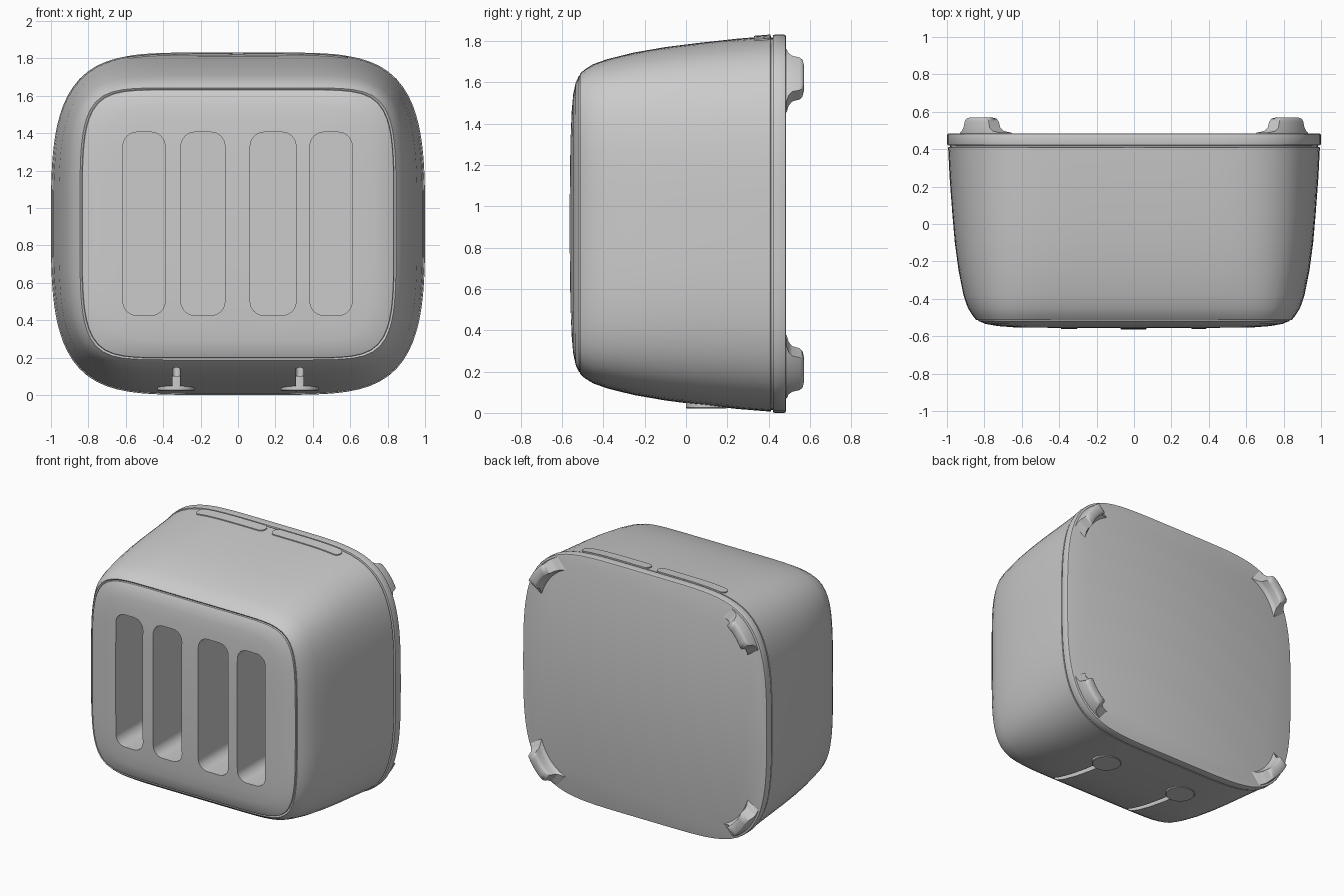
import bpy, bmesh, math
from mathutils import Vector

cube = bpy.data.objects.get("Cube")
if cube:
    bpy.data.objects.remove(cube, do_unlink=True)

MID = 0.915  # height of the body's axis

grey = bpy.data.materials.new("light_grey")
grey.use_nodes = True
grey.diffuse_color = (0.6, 0.6, 0.6, 1)
grey.node_tree.nodes["Principled BSDF"].inputs["Base Color"].default_value = (0.6, 0.6, 0.6, 1)


def outline_radius(angle, a, b):
    """Polar radius of the soft square x^a + z^b = 1."""
    c, s = abs(math.cos(angle)), abs(math.sin(angle))
    low, high = 0.5, 2.0
    for _ in range(30):
        r = (low + high) / 2
        if (r * c) ** a + (r * s) ** b > 1:
            high = r
        else:
            low = r
    return low


def outline_point(angle, y, hx, hz, a, b):
    r = outline_radius(angle, a, b)
    return Vector((hx * r * math.cos(angle), y, MID + hz * r * math.sin(angle)))


def outline(y, hx, hz, a, b, count=128):
    return [outline_point(math.tau * i / count, y, hx, hz, a, b) for i in range(count)]


def loft(name, sections):
    """Skin matching closed sections and cap both ends."""
    bm = bmesh.new()
    rings = [[bm.verts.new(p) for p in sec] for sec in sections]
    for lower, upper in zip(rings, rings[1:]):
        for i in range(len(lower)):
            j = (i + 1) % len(lower)
            bm.faces.new((lower[i], lower[j], upper[j], upper[i]))
    bm.faces.new(rings[0])
    bm.faces.new(rings[-1])
    bmesh.ops.recalc_face_normals(bm, faces=bm.faces)
    mesh = bpy.data.meshes.new(name)
    bm.to_mesh(mesh)
    bm.free()
    mesh.materials.append(grey)
    obj = bpy.data.objects.new(name, mesh)
    bpy.context.collection.objects.link(obj)
    return obj


def activate(obj):
    bpy.ops.object.select_all(action='DESELECT')
    obj.select_set(True)
    bpy.context.view_layer.objects.active = obj


def smooth(obj, degrees=32):
    activate(obj)
    bpy.ops.object.shade_smooth_by_angle(angle=math.radians(degrees))


def boolean(obj, cutter, operation):
    activate(obj)
    mod = obj.modifiers.new("cut", 'BOOLEAN')
    mod.operation, mod.solver, mod.object = operation, 'EXACT', cutter
    bpy.ops.object.modifier_apply(modifier=mod.name)
    bpy.data.objects.remove(cutter, do_unlink=True)


def rounded_rect(u0, u1, v0, v1, radius, steps=8):
    points = []
    corners = ((u1, v1, -1, -1), (u0, v1, 1, -1), (u0, v0, 1, 1), (u1, v0, -1, 1))
    for k, (u, v, su, sv) in enumerate(corners):
        for i in range(steps + 1):
            t = math.pi / 2 * (k + i / steps)
            points.append((u + su * radius + radius * math.cos(t),
                           v + sv * radius + radius * math.sin(t)))
    return points


# Body rings: y, half width, half height, side exponent, top exponent
shell = [
    (-0.512, 0.845, 0.727, 9, 4.5),
    (-0.49, 0.862, 0.747, 8.2, 4.3),
    (-0.45, 0.888, 0.772, 7.4, 4.1),
    (-0.38, 0.912, 0.797, 6.6, 3.9),
    (-0.25, 0.938, 0.829, 6, 3.7),
    (-0.1, 0.958, 0.855, 5.7, 3.5),
    (0.05, 0.971, 0.874, 5.5, 3.4),
    (0.25, 0.986, 0.896, 5.2, 3.3),
    (0.41, 0.994, 0.909, 5.2, 3.3),
]
# Gently domed front panel inside a fine seam
panel = [(-0.563, 0.1), (-0.562, 0.3), (-0.559, 0.55), (-0.553, 0.75),
         (-0.546, 0.86), (-0.534, 0.94), (-0.518, 0.985), (-0.506, 0.988)]
rings = [outline(y, 0.845 * s, 0.727 * s, 9, 4.5) for y, s in panel]
rings += [outline(*r) for r in shell]
# Seam and back lip
lip = [(0.412, 0.985), (0.42, 0.985), (0.422, 0.998), (0.43, 1), (0.475, 1),
       (0.481, 0.998), (0.484, 0.99)]
rings += [outline(y, s, MID * s, 5.2, 3.3) for y, s in lip]
body = loft("body", rings)

# Four deep bread slots
for x0, x1 in ((-0.615, -0.39), (-0.305, -0.07), (0.065, 0.31), (0.385, 0.61)):
    rect = rounded_rect(x0, x1, 0.425, 1.405, 0.075)
    boolean(body, loft("slot_cutter", [[Vector((u, y, v)) for u, v in rect]
                                       for y in (-0.8, 0.36)]), 'DIFFERENCE')

# Lever tracks sunk into the underside
for x in (-0.33, 0.33):
    rect = rounded_rect(x - 0.02, x + 0.02, -0.455, 0.03, 0.018, 4)
    boolean(body, loft("track_cutter", [[Vector((u, v, z)) for u, v in rect]
                                        for z in (-0.1, 0.16)]), 'DIFFERENCE')
smooth(body)

# Shallow raised strips along the top, following the body's curve
for name, x0, x1 in (("right_top_strip", -0.59, -0.03), ("left_top_strip", 0.03, 0.585)):
    strip = loft(name, [outline(y, hx + 0.007, hz + 0.007, a, b) for y, hx, hz, a, b in shell])
    rect = rounded_rect(x0, x1, 0.33, 0.409, 0.035)
    boolean(strip, loft("strip_cutter", [[Vector((u, v, z)) for u, v in rect]
                                         for z in (1.7, 1.9)]), 'INTERSECT')
    smooth(strip)

# Lever discs on the underside
for name, x in (("right_lever", -0.33), ("left_lever", 0.33)):
    disc = []
    for z, r in ((0.1, 0.1), (0.026, 0.1), (0.022, 0.096)):
        disc.append([Vector((x + r * math.cos(math.tau * i / 48),
                             0.1 + r * math.sin(math.tau * i / 48), z)) for i in range(48)])
    smooth(loft(name, disc))

# Curved corner feet on the back: y, start angle, end angle, inner and outer scale
foot_levels = [
    (0.47, 34, 53, 0.89, 0.985), (0.488, 35, 52, 0.895, 0.985),
    (0.497, 36.5, 50, 0.905, 0.985), (0.515, 37.5, 49, 0.91, 0.983),
    (0.55, 38, 48.5, 0.912, 0.98), (0.564, 38.7, 47.8, 0.916, 0.976),
    (0.57, 40, 46.5, 0.924, 0.968),
]


def foot_section(y, start, end, inner, outer, sx, sz, steps=12):
    angles = [math.radians(start + (end - start) * i / steps) for i in range(steps + 1)]
    points = [outline_point(t, y, outer, MID * outer, 5.2, 3.3) for t in angles]
    points += [outline_point(t, y, inner, MID * inner, 5.2, 3.3) for t in reversed(angles)]
    return [Vector((sx * p.x, p.y, MID + sz * (p.z - MID))) for p in points]


for side, sx in (("right", -1), ("left", 1)):
    for level, sz in (("lower", -1), ("upper", 1)):
        smooth(loft(f"{level}_{side}_foot", [foot_section(*f, sx, sz) for f in foot_levels]), 40)
